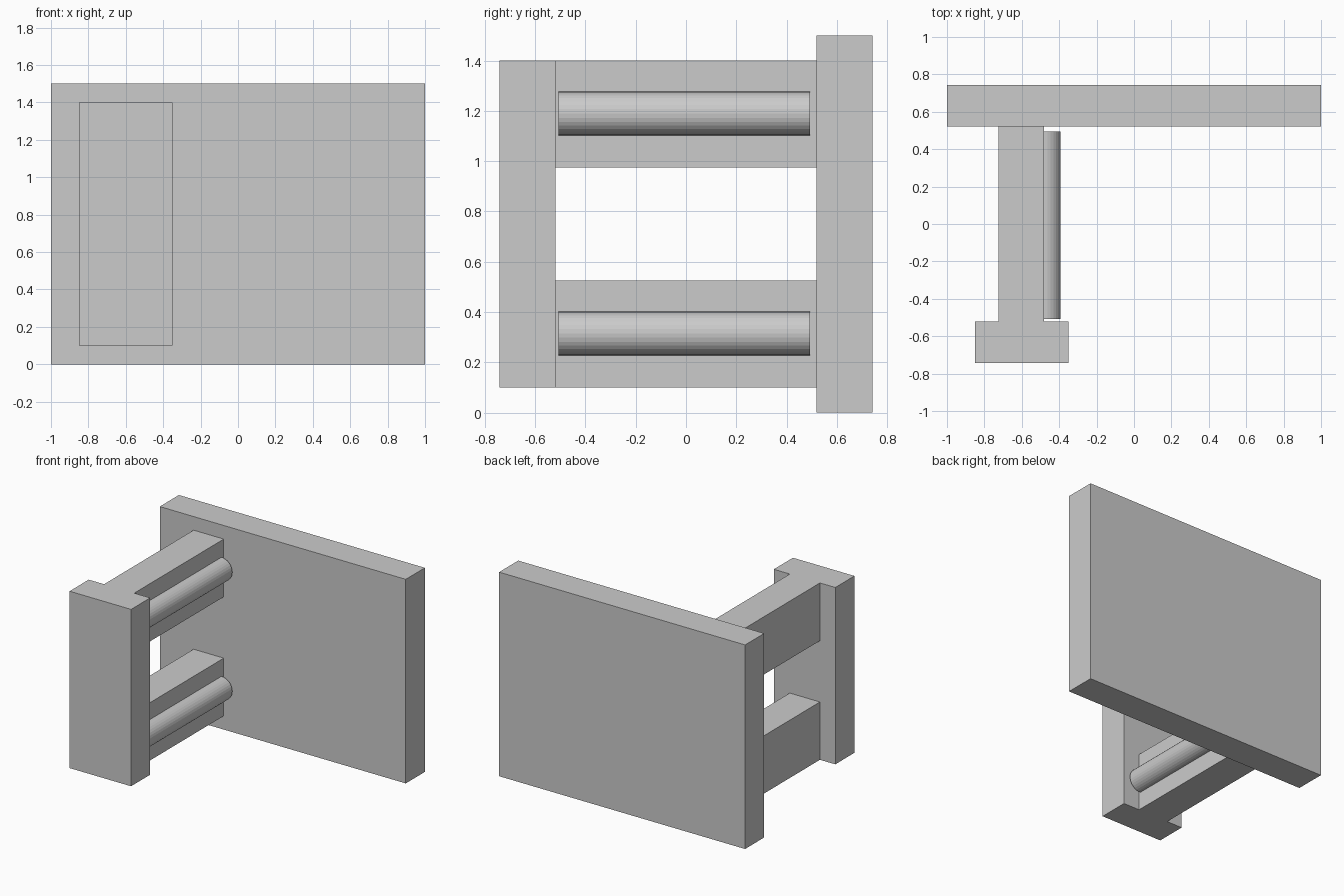
import bpy
import math

if "Cube" in bpy.data.objects:
    bpy.data.objects.remove(bpy.data.objects["Cube"])


def box(name, x0, x1, y0, y1, z0, z1):
    bpy.ops.mesh.primitive_cube_add(size=1, location=((x0 + x1) / 2, (y0 + y1) / 2, (z0 + z1) / 2))
    ob = bpy.context.object
    ob.name = name
    ob.scale = (x1 - x0, y1 - y0, z1 - z0)
    bpy.ops.object.transform_apply(location=False, rotation=False, scale=True)
    return ob


# Wide back plate and narrow front plate
box("back_plate", -1, 1, 0.52, 0.742, 0, 1.5)
box("front_plate", -0.85, -0.35, -0.742, -0.52, 0.1, 1.4)

# Two connecting beams, each with a rod half sunk into its right face
for level, z0 in (("lower", 0.1), ("upper", 0.975)):
    box(level + "_beam", -0.725, -0.48, -0.52, 0.52, z0, z0 + 0.425)
    bpy.ops.mesh.primitive_cylinder_add(
        vertices=32, radius=0.087, depth=1.002,
        location=(-0.479, -0.007, z0 + 0.2145), rotation=(math.pi / 2, 0, 0))
    bpy.context.object.name = level + "_rod"
